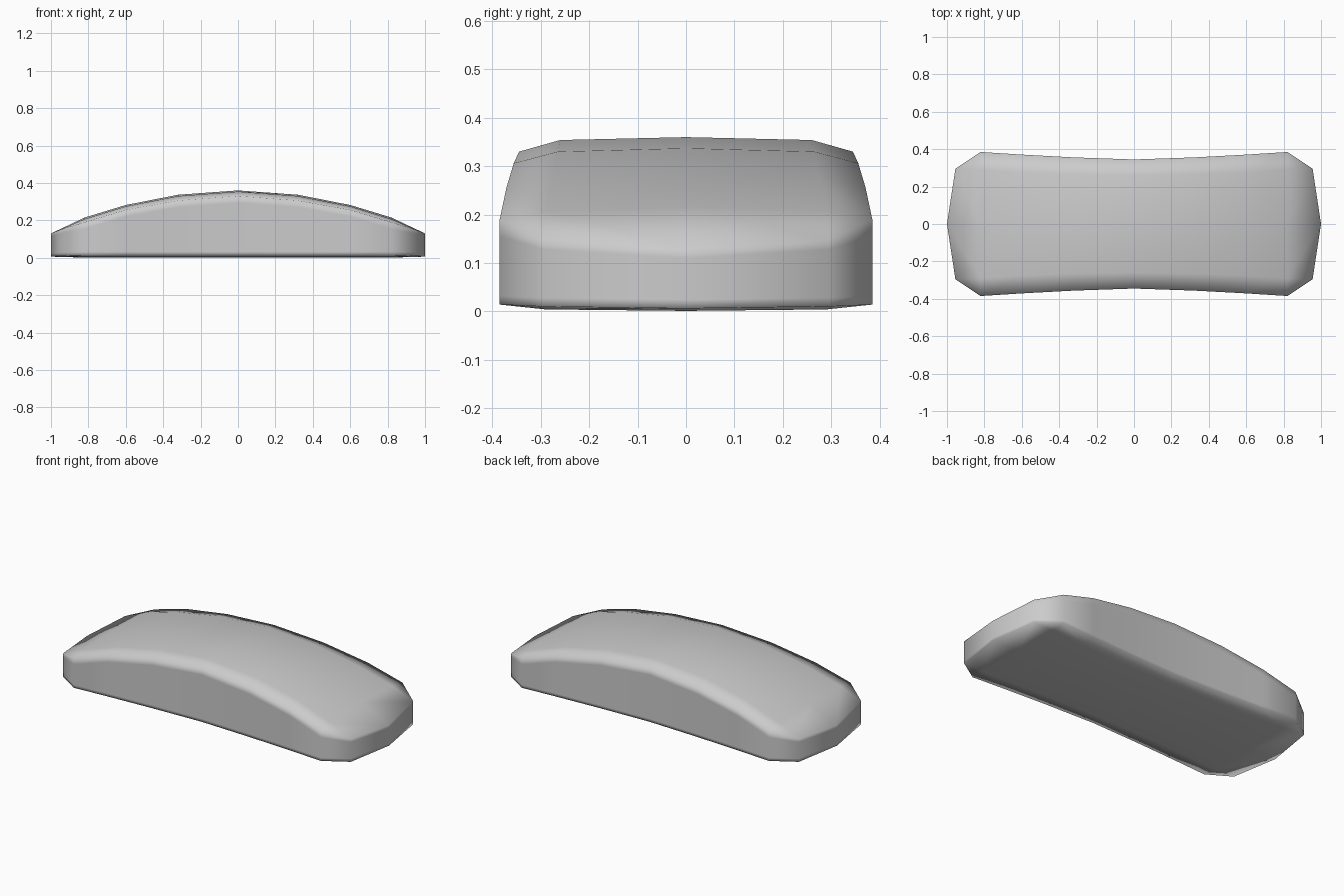
import bpy, bmesh

if "Cube" in bpy.data.objects:
    bpy.data.objects.remove(bpy.data.objects["Cube"])

# One end-to-middle profile: x, side half-width, inner row half-width, crown z, inner row z, rim z
HALF = [(0.0, 0.345, 0.26, 0.36, 0.354, 0.33),
        (0.32, 0.356, 0.265, 0.337, 0.33, 0.306),
        (0.60, 0.371, 0.275, 0.282, 0.275, 0.256),
        (0.82, 0.385, 0.29, 0.215, 0.207, 0.19)]
COLS = [(-h[0],) + h[1:] for h in reversed(HALF[1:])] + HALF

bm = bmesh.new()


def cap(top):
    """Crowned top or nearly flat underside; returns its outline loop."""
    rows = []
    for x, w, wi, zc, zi, zr in COLS:
        if not top:
            zc, zi, zr = 0.001, 0.004, 0.014
        rows.append([bm.verts.new((x, y, z)) for y, z in
                     ((-w, zr), (-wi, zi), (0, zc), (wi, zi), (w, zr))])
    for a, b in zip(rows, rows[1:]):
        for i in range(4):
            bm.faces.new((a[i], b[i], b[i + 1], a[i + 1]))
    ends = []
    for s, r in ((1, rows[-1]), (-1, rows[0])):
        zcor, zend = (0.148, 0.13) if top else (0.01, 0.006)
        e = [bm.verts.new(c) for c in ((s * 0.955, -0.295, zcor), (s, 0, zend),
                                       (s * 0.955, 0.295, zcor))]
        bm.faces.new((r[0], e[0], r[1]))
        bm.faces.new((r[1], e[0], e[1], r[2]))
        bm.faces.new((r[2], e[1], e[2], r[3]))
        bm.faces.new((r[3], e[2], r[4]))
        ends.append(e)
    return ([r[0] for r in rows] + ends[0] +
            [r[4] for r in reversed(rows)] + ends[1][::-1])


top_rim = cap(True)
bottom_rim = cap(False)

# Side wall with support loops close to the top and bottom rims
upper = [bm.verts.new((v.co.x, v.co.y, v.co.z - (0.02 if abs(v.co.x) > 0.9 else 0.035)))
         for v in top_rim]
lower = [bm.verts.new((v.co.x, v.co.y, v.co.z + 0.018)) for v in bottom_rim]
loops = [bottom_rim, lower, upper, top_rim]
n = len(top_rim)
for a, b in zip(loops, loops[1:]):
    for i in range(n):
        j = (i + 1) % n
        bm.faces.new((a[i], a[j], b[j], b[i]))

bmesh.ops.recalc_face_normals(bm, faces=bm.faces[:])
for f in bm.faces:
    f.smooth = True
mesh = bpy.data.meshes.new("curved_pad")
bm.to_mesh(mesh)
bm.free()
pad = bpy.data.objects.new("curved_pad", mesh)
bpy.context.collection.objects.link(pad)
